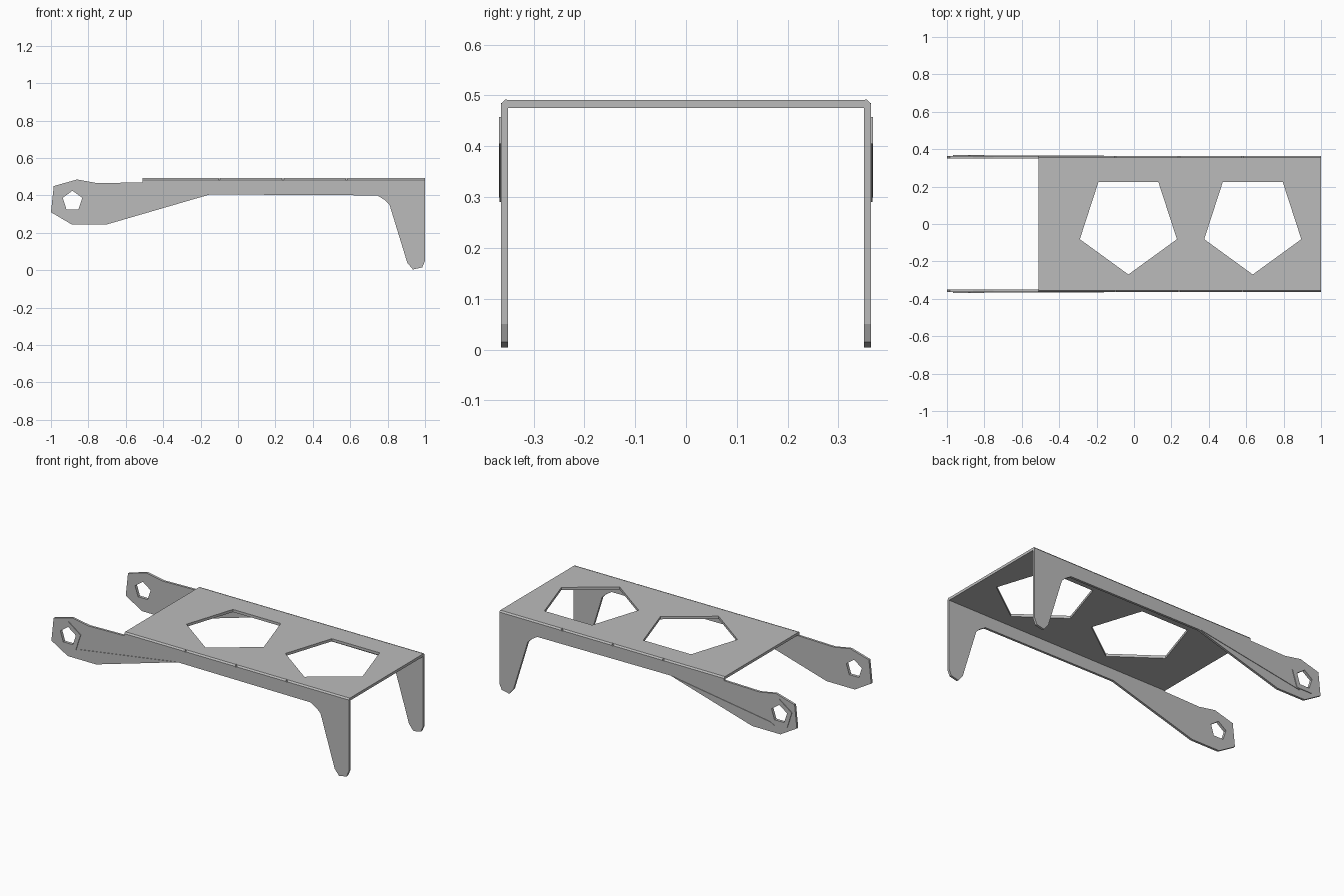
import bpy, math

if "Cube" in bpy.data.objects:
    bpy.data.objects.remove(bpy.data.objects["Cube"], do_unlink=True)

grey = bpy.data.materials.new("plain_grey")
grey.use_nodes = True
COLOUR = (0.5, 0.5, 0.5, 1)
grey.diffuse_color = COLOUR
grey.node_tree.nodes["Principled BSDF"].inputs["Base Color"].default_value = COLOUR


def sheet(name, loops, thickness, place):
    """Cut a flat sheet from an outline and holes; place maps (u, v, depth) to x, y, z."""
    curve = bpy.data.curves.new(name, "CURVE")
    curve.dimensions = "2D"
    curve.fill_mode = "BOTH"
    curve.extrude = thickness / 2
    for loop in loops:
        spline = curve.splines.new("POLY")
        spline.points.add(len(loop) - 1)
        for point, (u, v) in zip(spline.points, loop):
            point.co = (u, v, 0, 1)
        spline.use_cyclic_u = True
    temp = bpy.data.objects.new(name + "_curve", curve)
    bpy.context.collection.objects.link(temp)
    bpy.context.view_layer.update()
    mesh = bpy.data.meshes.new_from_object(
        temp.evaluated_get(bpy.context.evaluated_depsgraph_get()))
    bpy.data.objects.remove(temp, do_unlink=True)
    mesh.name = name
    for v in mesh.vertices:
        v.co = place(*v.co)
    mesh.materials.clear()
    mesh.materials.append(grey)
    for f in mesh.polygons:
        f.use_smooth = False
        f.material_index = 0
    obj = bpy.data.objects.new(name, mesh)
    bpy.context.collection.objects.link(obj)
    # Weld the rims and make the faces point outwards
    import bmesh
    bm = bmesh.new()
    bm.from_mesh(mesh)
    bmesh.ops.remove_doubles(bm, verts=bm.verts, dist=0.0002)
    bmesh.ops.recalc_face_normals(bm, faces=bm.faces)
    bm.to_mesh(mesh)
    bm.free()
    return obj


def pentagon(cx, cy, r, start):
    return [(cx + r * math.cos(start + i * math.tau / 5),
             cy + r * math.sin(start + i * math.tau / 5)) for i in range(5)]


# Top plate with two pentagonal openings
plate = [(-0.51, -0.355), (1, -0.355), (1, 0.355), (-0.51, 0.355)]
openings = [pentagon(x, 0.003, 0.273, -math.pi / 2) for x in (-0.03, 0.635)]
sheet("top_plate", [plate] + openings, 0.016, lambda u, v, d: (u, v, 0.483 + d))

# Side panel outline: arm at one end, leg at the other
panel = [(-1, 0.31), (-0.985, 0.45), (-0.86, 0.485), (-0.75, 0.465), (-0.51, 0.47),
         (-0.51, 0.481), (1, 0.481), (1, 0.05), (0.985, 0.015), (0.935, 0.004),
         (0.905, 0.04), (0.81, 0.35), (0.785, 0.375), (0.745, 0.4), (-0.15, 0.405),
         (-0.7, 0.245), (-0.89, 0.245)]
bolt_hole = pentagon(-0.885, 0.37, 0.055, math.pi / 2)
boss = pentagon(-0.885, 0.37, 0.088, math.pi / 2)
crease = [(-0.85, 0.29), (-0.82, 0.305), (-0.16, 0.405)]

for side, label in ((-1, "right"), (1, "left")):
    def at(y, s=side):
        return lambda u, v, d: (u, s * (y + d), v)

    sheet(label + "_side_panel", [panel, bolt_hole], 0.014, at(0.357))
    sheet(label + "_bolt_rim", [boss, bolt_hole], 0.005, at(0.3655))
    sheet(label + "_arm_crease", [crease], 0.004, at(0.365))

    # Chamfered edge strips along the fold, with small gaps between them
    corner = [(0.352, 0.479), (0.364, 0.479), (0.364, 0.483), (0.356, 0.492), (0.352, 0.492)]
    for i, (x0, x1) in enumerate(((-0.51, -0.105), (-0.095, 0.235), (0.245, 0.575),
                                  (0.585, 1.0))):
        mid = (x0 + x1) / 2
        sheet(f"{label}_edge_strip_{i + 1}", [corner], x1 - x0,
              lambda u, v, d, s=side, m=mid: (m + d, s * u, v))
